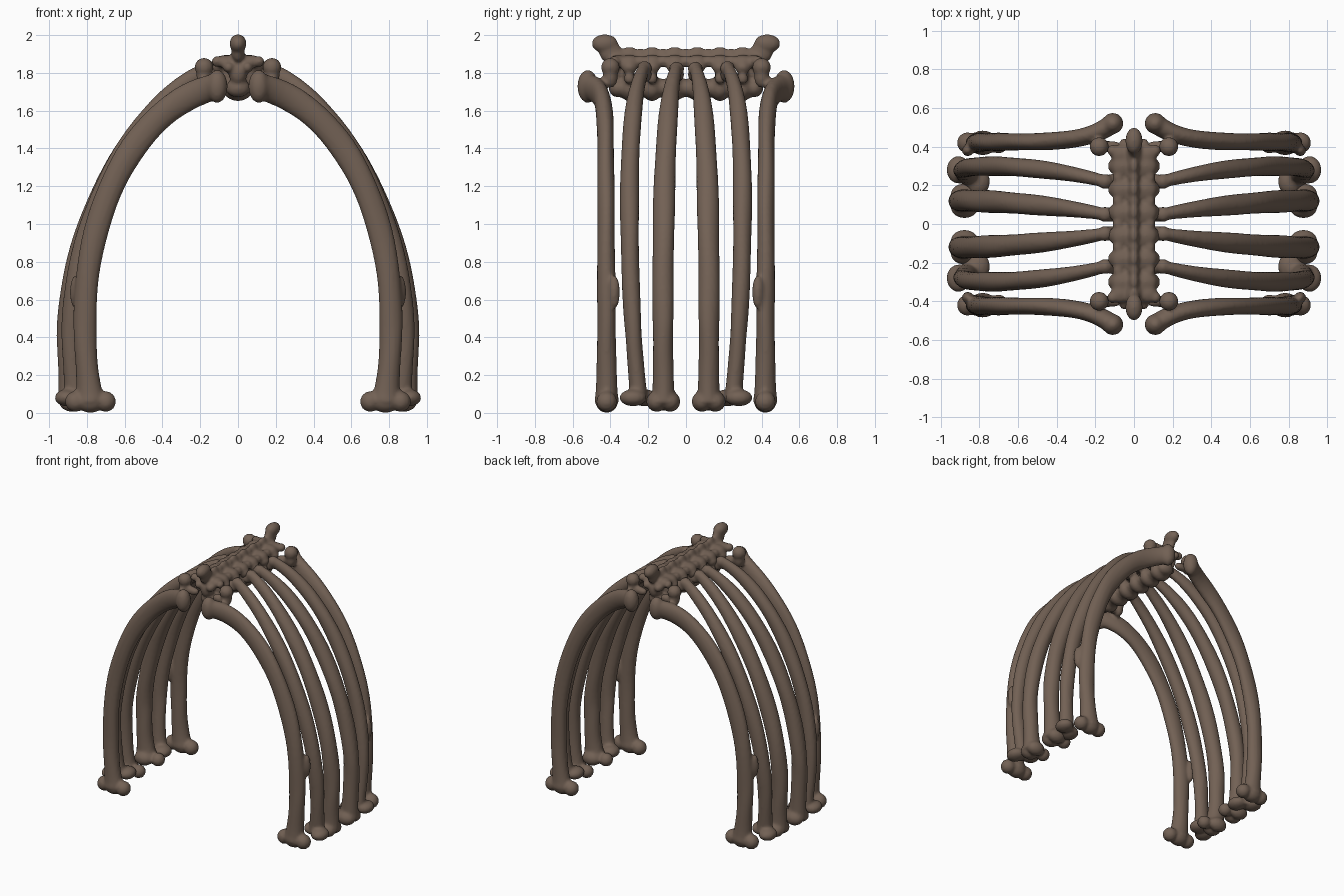
import bpy, bmesh, math
from mathutils import Vector, Matrix

cube = bpy.data.objects.get("Cube")
if cube:
    bpy.data.objects.remove(cube, do_unlink=True)

bone = bpy.data.materials.new("brown_bone")
bone.use_nodes = True
color = (0.17, 0.12, 0.09, 1)
bone.diffuse_color = color
shader = bone.node_tree.nodes["Principled BSDF"]
shader.inputs["Base Color"].default_value = color
shader.inputs["Roughness"].default_value = 0.8

SIDES = (-1, 1)
GROUND_ROWS, ARCH_ROWS, RING_POINTS = 10, 30, 20
FOOT_HEIGHT = 0.06
VERTEBRA_GAP = 0.12
ROOF_HEIGHT = 1.86


def ball(bm, center, radius, wide=1, deep=1, tall=1):
    """Rounded knob, stretched along x, y and z."""
    stretch = Matrix.Diagonal((radius * wide, radius * deep, radius * tall, 1))
    bmesh.ops.create_icosphere(bm, subdivisions=3, radius=1,
                               matrix=Matrix.Translation(center) @ stretch)


def bezier(start, pull_start, pull_end, end, t):
    s = 1 - t
    return (start * s ** 3 + 3 * pull_start * s * s * t
            + 3 * pull_end * s * t * t + end * t ** 3)


def sweep(bm, points, depths, girths):
    """Loft ellipses along a path that runs mostly across y."""
    rings = []
    for row, point in enumerate(points):
        ahead = points[min(row + 1, len(points) - 1)]
        behind = points[max(row - 1, 0)]
        across = (ahead - behind).cross(Vector((0, 1, 0))).normalized()
        along = across.cross(ahead - behind).normalized()
        ring = []
        for spoke in range(RING_POINTS):
            angle = math.tau * spoke / RING_POINTS
            # slow ripples give the shaft its uneven bone surface
            ripple = 1 + 0.05 * math.sin(2 * angle + row * 0.3) * math.sin(row * 0.4)
            ring.append(bm.verts.new(
                point + along * depths[row] * ripple * math.cos(angle)
                + across * girths[row] * ripple * math.sin(angle)))
        rings.append(ring)
    for lower, upper in zip(rings, rings[1:]):
        for spoke in range(RING_POINTS):
            after = (spoke + 1) % RING_POINTS
            bm.faces.new((lower[spoke], lower[after], upper[after], upper[spoke]))
    bm.faces.new(rings[0][::-1])
    bm.faces.new(rings[-1])
    bmesh.ops.recalc_face_normals(bm, faces=bm.faces)


def finish(bm, name, mirrored):
    """Fuse overlapping pieces into one smooth bone, then mirror if asked."""
    mesh = bpy.data.meshes.new(name)
    bm.to_mesh(mesh)
    bm.free()
    mesh.materials.append(bone)
    part = bpy.data.objects.new(name, mesh)
    bpy.context.collection.objects.link(part)
    fuse = part.modifiers.new("Fuse", "REMESH")
    fuse.mode = "VOXEL"
    fuse.voxel_size = 0.012
    fuse.use_smooth_shade = True
    soften = part.modifiers.new("Soften", "SMOOTH")
    soften.iterations = 2
    if mirrored:
        mirror = part.modifiers.new("Mirror", "MIRROR")
        mirror.use_axis = (True, True, False)
        mirror.use_mirror_merge = False


def rib_shaft(y_path, reach, waist, rise, power, tip, depth, girth, hook=0):
    """Straight lower leg running into a superellipse arch; returns the mesh and foot."""
    bm = bmesh.new()
    points, depths, girths = [], [], []
    last_angle = math.acos((tip / reach) ** (power / 2))
    total = GROUND_ROWS + ARCH_ROWS
    for row in range(total + 1):
        t = row / total
        if row < GROUND_ROWS:
            drop = (waist - FOOT_HEIGHT) * (1 - row / GROUND_ROWS)
            x, z = reach - 0.15 * drop * drop, waist - drop
        else:
            angle = last_angle * (row - GROUND_ROWS) / ARCH_ROWS
            x = reach * math.cos(angle) ** (2 / power)
            z = waist + rise * math.sin(angle) ** (2 / power)
        y = bezier(*y_path, t) + hook * t ** 12
        flare = 1 + 0.3 * math.exp((FOOT_HEIGHT - z) * 12)
        points.append(Vector((x, y, z)))
        depths.append(bezier(*depth, t) * flare)
        girths.append(bezier(*girth, t) * flare)
    sweep(bm, points, depths, girths)
    return bm, points[0], points[-1]


# Thick end rib with a forked head and a cloven foot
bm, foot, head = rib_shaft(
    y_path=(0.42, 0.42, 0.43, 0.42), reach=0.81, waist=0.5, rise=1.24, power=2, tip=0.11,
    depth=(0.05, 0.05, 0.04, 0.05), girth=(0.06, 0.06, 0.07, 0.07), hook=0.1)
ball(bm, head, 0.055, tall=1.6)
ball(bm, (0.18, 0.4, 1.83), 0.05)
ball(bm, (0.18, 0.4, 1.78), 0.04, tall=1.5)
ball(bm, (0.12, 0.4, 1.76), 0.03, wide=2)
ball(bm, foot, 0.06, wide=1.3)
for side in SIDES:
    ball(bm, foot + Vector((0.08 * side, 0, 0)), 0.055)
ball(bm, (0.86, 0.38, 0.64), 0.03, tall=3)
finish(bm, "end_rib", mirrored=True)

# Slim bowed rib with a wide flat foot
bm, foot, head = rib_shaft(
    y_path=(0.25, 0.29, 0.35, 0.22), reach=0.88, waist=0.45, rise=1.41, power=1.75, tip=0.15,
    depth=(0.04, 0.04, 0.07, 0.03), girth=(0.05, 0.06, 0.06, 0.04))
ball(bm, head, 0.04)
ball(bm, (0.11, head.y, 1.79), 0.04, wide=1.4)
for side in SIDES:
    ball(bm, foot + Vector((0.05 * side, 0.03 * side, 0.02)), 0.045, wide=1.4, deep=1.6)
finish(bm, "bowed_rib", mirrored=True)

# Broad middle rib with a flared foot
bm, foot, head = rib_shaft(
    y_path=(0.12, 0.12, 0.14, 0.05), reach=0.9, waist=0.45, rise=1.41, power=1.7, tip=0.15,
    depth=(0.05, 0.05, 0.08, 0.03), girth=(0.06, 0.06, 0.06, 0.04))
ball(bm, head, 0.04)
ball(bm, (0.11, head.y, 1.79), 0.04, wide=1.4)
for side in SIDES:
    ball(bm, foot + Vector((0, 0.035 * side, 0)), 0.055, wide=1.3)
ball(bm, foot - Vector((0.1, 0, 0)), 0.05)
finish(bm, "middle_rib", mirrored=True)

# Spine: a row of vertebrae under a scalloped roof
bm = bmesh.new()
for index in range(6):
    y = (index - 2.5) * VERTEBRA_GAP
    ball(bm, (0, y, 1.72), 0.07, wide=1.2, deep=0.8)                  # body
    ball(bm, (0, y, ROOF_HEIGHT + 0.02), 0.06, wide=0.5)              # ridge
    for side in SIDES:
        half = y + side * VERTEBRA_GAP / 2
        ball(bm, (0, half, 1.72), 0.05, wide=1.3)                     # disc
        ball(bm, (0, half, ROOF_HEIGHT + 0.02), 0.05, wide=0.6)       # saddle
        ball(bm, (0.06 * side, y, ROOF_HEIGHT), 0.06, tall=0.6)       # roof plate
        ball(bm, (0.1 * side, y, 1.83), 0.035, deep=1.2)              # eave
        ball(bm, (0.06 * side, y, 1.79), 0.03, tall=2)                # arch
        ball(bm, (0.1 * side, y, 1.77), 0.03)                         # rib socket
        ball(bm, (0.08 * side, half, ROOF_HEIGHT), 0.03, deep=1.3)    # joint

# Upright spur closing each end of the spine
for end in SIDES:
    ball(bm, (0, 0.43 * end, 1.955), 0.05, wide=0.9, deep=1.4)
    ball(bm, (0, 0.4 * end, 1.91), 0.06, wide=0.6)
    ball(bm, (0, 0.35 * end, ROOF_HEIGHT), 0.06, wide=0.8)
    ball(bm, (0, 0.38 * end, 1.8), 0.05, tall=1.3)
    for side in SIDES:
        ball(bm, (0.07 * side, 0.36 * end, ROOF_HEIGHT), 0.05, tall=0.7)
        ball(bm, (0.11 * side, 0.38 * end, ROOF_HEIGHT), 0.03)
        ball(bm, (0.05 * side, 0.4 * end, 1.83), 0.03, deep=1.5)
finish(bm, "spine", mirrored=False)
